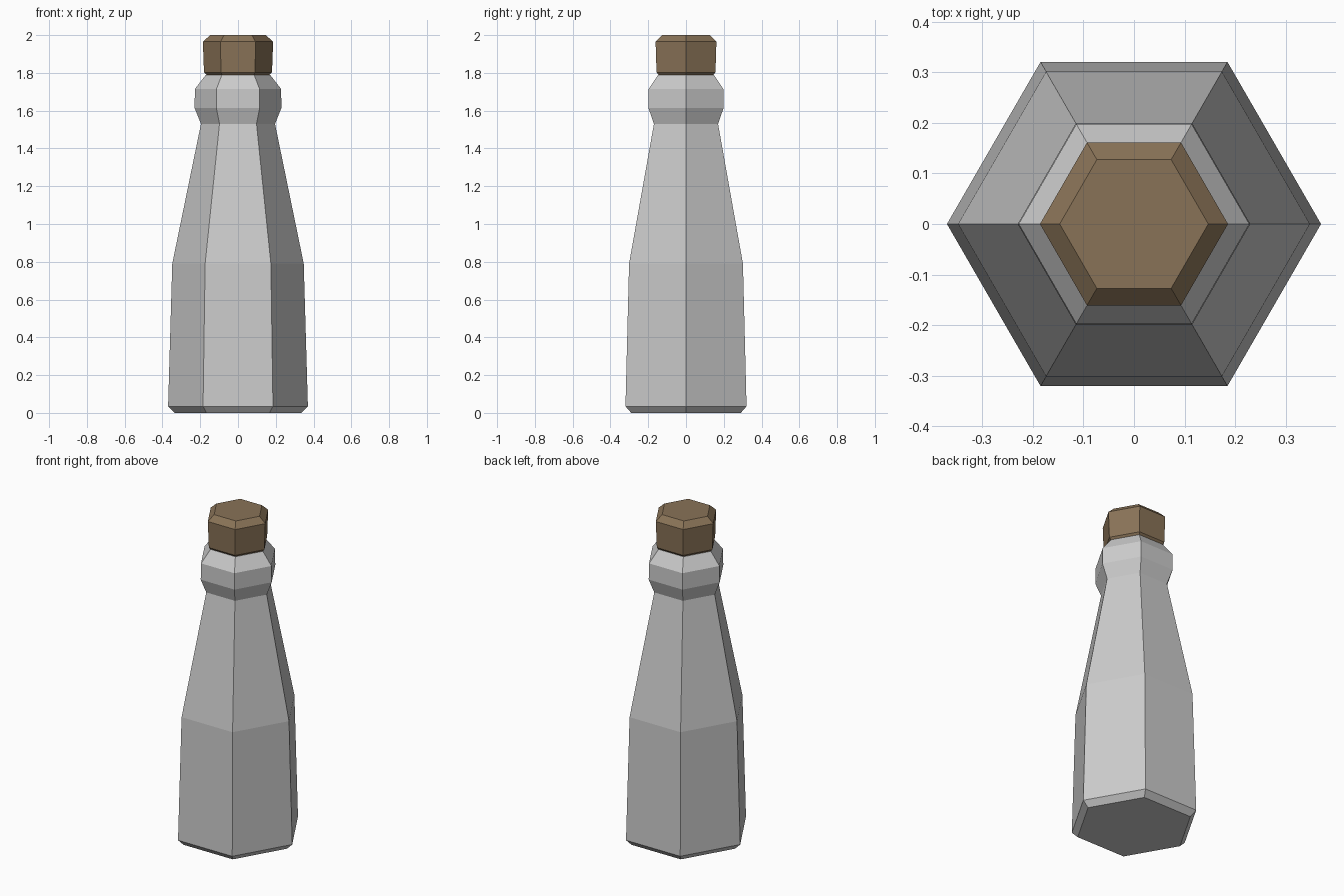
import bpy
import bmesh
from math import cos, sin, tau

if "Cube" in bpy.data.objects:
    bpy.data.objects.remove(bpy.data.objects["Cube"])

SIDES = 6


def hex_lathe(name, profile, color=None):
    """Closed six-sided solid from (radius, z) rings, corners on the x axis."""
    bm = bmesh.new()
    rings = [[bm.verts.new((r * cos(tau * i / SIDES), r * sin(tau * i / SIDES), z))
              for i in range(SIDES)] for r, z in profile]
    for low, high in zip(rings, rings[1:]):
        for i in range(SIDES):
            j = (i + 1) % SIDES
            bm.faces.new((low[i], low[j], high[j], high[i]))
    bm.faces.new(rings[0][::-1])
    bm.faces.new(rings[-1])
    mesh = bpy.data.meshes.new(name)
    bm.to_mesh(mesh)
    bm.free()
    obj = bpy.data.objects.new(name, mesh)
    bpy.context.collection.objects.link(obj)
    if color:
        mat = bpy.data.materials.new(name + "_material")
        mat.diffuse_color = color
        mat.use_nodes = True
        mat.node_tree.nodes["Principled BSDF"].inputs["Base Color"].default_value = mat.diffuse_color
        mesh.materials.append(mat)
    return obj


# Bottle: chamfered foot, tapering body, shoulder, neck and flared lip
hex_lathe("bottle", [(0.335, 0.0), (0.37, 0.035), (0.348, 0.79), (0.196, 1.53),
                     (0.23, 1.615), (0.228, 1.715), (0.17, 1.79)])

# Cork: chamfered stopper resting on the lip
hex_lathe("cork", [(0.165, 1.787), (0.18, 1.803), (0.186, 1.965), (0.147, 2.0)],
          (0.25, 0.17, 0.095, 1.0))
